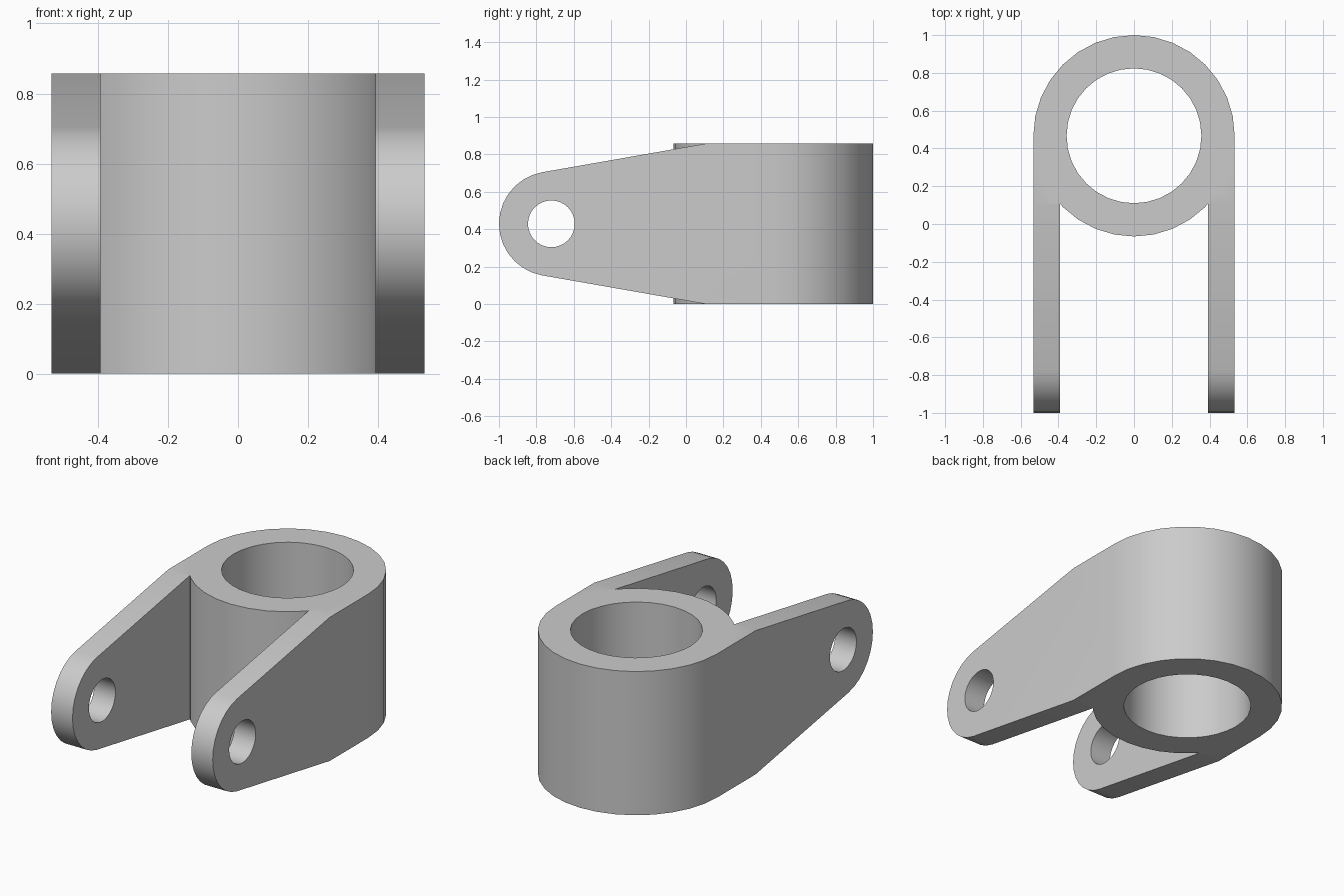
import bpy
import bmesh
from math import sin, cos, pi, radians
from mathutils import Vector

if "Cube" in bpy.data.objects:
    bpy.data.objects.remove(bpy.data.objects["Cube"])

HEIGHT, MID = 0.857, 0.4285
RING_Y, RING_R, BORE_R = 0.467, 0.533, 0.357
PIN_Y, PIN_R, END_R = -0.72, 0.125, 0.28
ARM_IN = 0.392
TILT = radians(10)

grey = bpy.data.materials.new("plain grey")
grey.use_nodes = True
grey.diffuse_color = (0.6, 0.6, 0.6, 1)
grey.node_tree.nodes["Principled BSDF"].inputs["Base Color"].default_value = (0.6, 0.6, 0.6, 1)


def arc(cx, cy, r, start, end, n):
    return [(cx + r * cos(start + (end - start) * i / n),
             cy + r * sin(start + (end - start) * i / n)) for i in range(n + 1)]


def circle(cx, cy, r, n):
    return arc(cx, cy, r, 0, 2 * pi, n)[:-1]


def prism(name, outline, place, sweep):
    """Sweep a closed outline along a vector."""
    bm = bmesh.new()
    face = bm.faces.new([bm.verts.new(place(a, b)) for a, b in outline])
    new = bmesh.ops.extrude_face_region(bm, geom=[face])["geom"]
    bmesh.ops.translate(bm, vec=Vector(sweep),
                        verts=[v for v in new if isinstance(v, bmesh.types.BMVert)])
    bmesh.ops.recalc_face_normals(bm, faces=bm.faces)
    mesh = bpy.data.meshes.new(name)
    bm.to_mesh(mesh)
    bm.free()
    mesh.materials.append(grey)
    obj = bpy.data.objects.new(name, mesh)
    bpy.context.collection.objects.link(obj)
    return obj


def combine(target, tool, operation):
    mod = target.modifiers.new(operation, 'BOOLEAN')
    mod.operation, mod.solver, mod.object = operation, 'EXACT', tool
    bpy.context.view_layer.objects.active = target
    bpy.ops.object.modifier_apply(modifier=mod.name)
    bpy.data.objects.remove(tool)


# Upright sleeve
body = prism("clevis_bracket", circle(0, RING_Y, RING_R, 32),
             lambda a, b: (a, b, 0), (0, 0, HEIGHT))

# Tapered side arms with rounded ends
shoulder = 0.104
profile = arc(PIN_Y, MID, END_R, pi / 2 + TILT, 3 * pi / 2 - TILT, 14)
profile += [(shoulder, 0), (RING_Y, 0), (RING_Y, HEIGHT), (shoulder, HEIGHT)]
for x in (-RING_R, ARM_IN):
    arm = prism("arm", profile, lambda a, b: (x, a, b), (RING_R - ARM_IN, 0, 0))
    combine(body, arm, 'UNION')

# Sleeve bore and cross pin hole
bore = prism("bore_cutter", circle(0, RING_Y, BORE_R, 32),
             lambda a, b: (a, b, -0.1), (0, 0, HEIGHT + 0.2))
combine(body, bore, 'DIFFERENCE')
pin = prism("pin_cutter", circle(PIN_Y, MID, PIN_R, 32),
            lambda a, b: (-0.7, a, b), (1.4, 0, 0))
combine(body, pin, 'DIFFERENCE')

# Smooth curved walls, keep hard edges
bpy.ops.object.select_all(action='DESELECT')
body.select_set(True)
bpy.context.view_layer.objects.active = body
bpy.ops.object.shade_smooth_by_angle(angle=radians(30))
